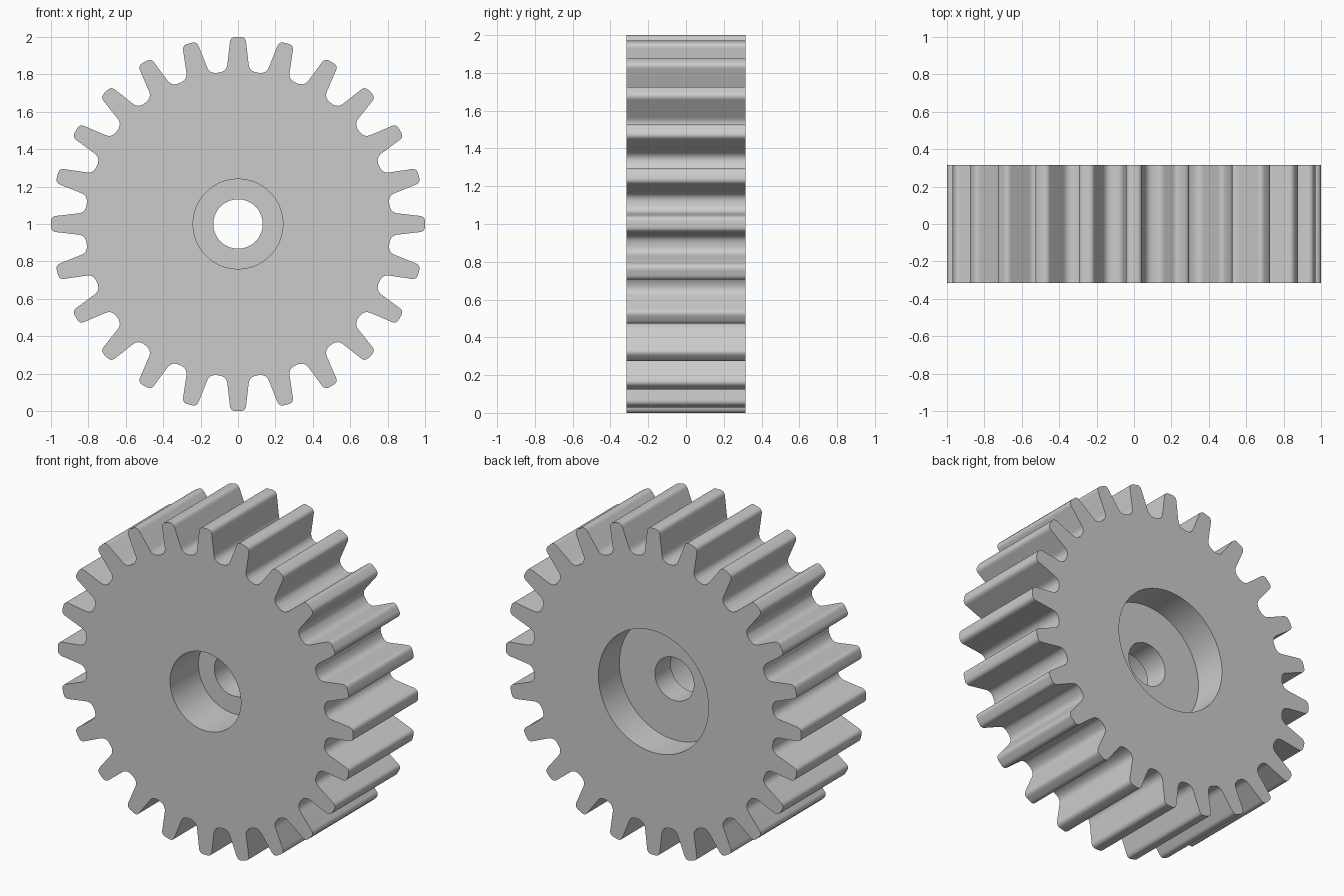
import bpy, bmesh, math
from mathutils import Vector

if "Cube" in bpy.data.objects:
    bpy.data.objects.remove(bpy.data.objects["Cube"])

TEETH = 24
PITCH = 2 * math.pi / TEETH
HALF = 0.315          # half the gear thickness
CENTRE_Z = 1.0


def fillet(before, corner, after, size, steps=6):
    """Rounded corner between two straight edges."""
    a = corner + (before - corner).normalized() * size
    b = corner + (after - corner).normalized() * size
    pts = []
    for i in range(steps + 1):
        t = i / steps
        pts.append(a * (1 - t) ** 2 + corner * 2 * t * (1 - t) + b * t * t)
    return pts


# Half a tooth: (sideways, radial), from the tip centre to the gap centre
tip = Vector((0.0, 1.0))
shoulder = Vector((0.04, 1.0))
foot = Vector((0.061, 0.818))
gap = Vector((0.815 * math.sin(PITCH / 2), 0.815 * math.cos(PITCH / 2)))
half = fillet(tip, shoulder, foot, 0.028) + fillet(shoulder, foot, gap, 0.036)
tooth = [Vector((-p.x, p.y)) for p in reversed(half)] + half

# Whole outline as (angle, radius)
outline = []
for k in range(TEETH):
    for p in tooth:
        outline.append((math.atan2(p.x, p.y) + k * PITCH, p.length))

# Rings from the front rim, through the stepped bore, to the back rim
# (radius None means the toothed outline)
rings = [
    (None, -HALF), (0.24, -HALF),      # front face
    (0.24, -0.04), (0.132, -0.04),     # front counterbore
    (0.132, 0.112), (0.373, 0.112),    # shaft hole and back counterbore floor
    (0.373, HALF), (None, HALF),       # back face
]

bm = bmesh.new()
loops = []
for radius, y in rings:
    loops.append([bm.verts.new(((radius or r) * math.sin(a), y,
                                CENTRE_Z + (radius or r) * math.cos(a)))
                  for a, r in outline])
n = len(outline)
for i, ring in enumerate(loops):
    nxt = loops[(i + 1) % len(loops)]
    for j in range(n):
        k = (j + 1) % n
        bm.faces.new((ring[j], ring[k], nxt[k], nxt[j]))
bmesh.ops.recalc_face_normals(bm, faces=bm.faces)

mesh = bpy.data.meshes.new("spur_gear")
bm.to_mesh(mesh)
bm.free()
gear = bpy.data.objects.new("spur_gear", mesh)
bpy.context.collection.objects.link(gear)

# Plain grey metal
grey = bpy.data.materials.new("light grey")
grey.diffuse_color = (0.6, 0.6, 0.6, 1.0)
grey.use_nodes = True
grey.node_tree.nodes["Principled BSDF"].inputs["Base Color"].default_value = grey.diffuse_color
mesh.materials.append(grey)

bpy.context.view_layer.objects.active = gear
gear.select_set(True)
bpy.ops.object.shade_smooth_by_angle(angle=math.radians(30))
